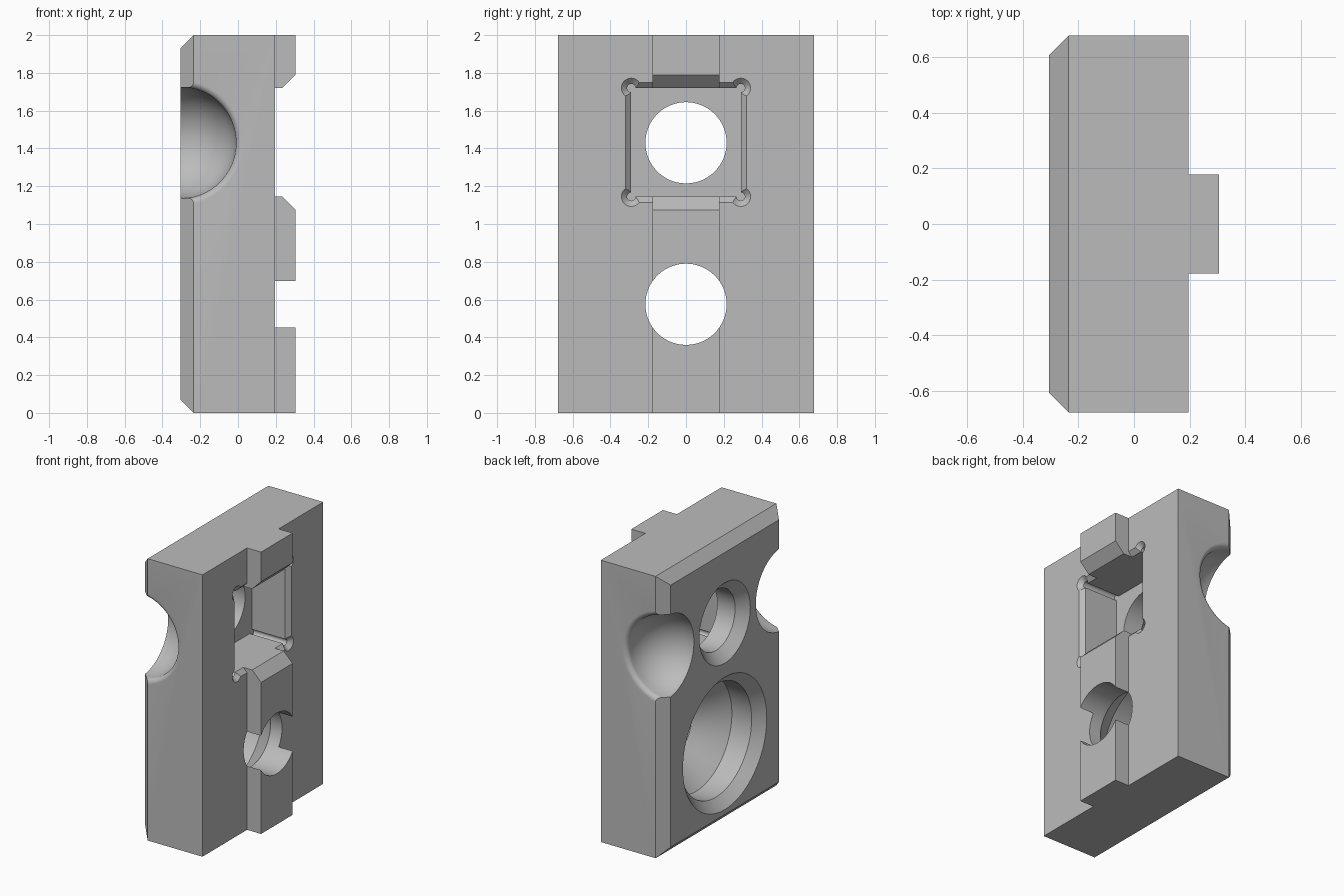
import bpy, bmesh
from math import sin, cos, pi, radians
from mathutils import Vector

cube = bpy.data.objects.get("Cube")
if cube:
    bpy.data.objects.remove(cube, do_unlink=True)

grey = bpy.data.materials.new("plain_grey")
grey.use_nodes = True
grey.diffuse_color = (0.5, 0.5, 0.5, 1)
grey.node_tree.nodes["Principled BSDF"].inputs["Base Color"].default_value = (0.5, 0.5, 0.5, 1)


def finish(bm, name):
    bmesh.ops.recalc_face_normals(bm, faces=bm.faces)
    mesh = bpy.data.meshes.new(name)
    bm.to_mesh(mesh)
    bm.free()
    mesh.materials.append(grey)
    obj = bpy.data.objects.new(name, mesh)
    bpy.context.collection.objects.link(obj)
    return obj


def loft(name, *sections):
    """Solid through rectangles (x, half width in y, bottom z, top z)."""
    bm = bmesh.new()
    rings = [[bm.verts.new((x, y, z)) for y, z in ((-w, lo), (w, lo), (w, hi), (-w, hi))]
             for x, w, lo, hi in sections]
    bm.faces.new(rings[0])
    bm.faces.new(rings[-1])
    for a, b in zip(rings, rings[1:]):
        for i in range(4):
            j = (i + 1) % 4
            bm.faces.new((a[i], a[j], b[j], b[i]))
    return finish(bm, name)


def lathe(name, profile, axis, center, steps=72):
    """Solid of revolution from (radius, distance along axis) points."""
    bm = bmesh.new()
    axis, center = Vector(axis), Vector(center)
    verts = [bm.verts.new(center + axis * a + Vector((0, 0, r))) for r, a in profile]
    edges = [bm.edges.new(pair) for pair in zip(verts, verts[1:])]
    bmesh.ops.spin(bm, geom=verts + edges, cent=center, axis=axis,
                   angle=2 * pi, steps=steps, use_merge=True)
    bmesh.ops.remove_doubles(bm, verts=bm.verts, dist=1e-5)
    return finish(bm, name)


def combine(target, tool, operation="DIFFERENCE"):
    mod = target.modifiers.new(tool.name, "BOOLEAN")
    mod.operation, mod.solver, mod.object = operation, "EXACT", tool
    bpy.context.view_layer.objects.active = target
    bpy.ops.object.modifier_apply(modifier=mod.name)
    bpy.data.objects.remove(tool, do_unlink=True)


# Block with a chamfered rear plate edge
block = loft("mounting_block", (-.305, .607, .07, 1.93), (-.235, .677, 0, 2), (.195, .677, 0, 2))

# Chamfer around the pocket mouth, then the raised rail over it
LOW, HIGH, HALF = 1.145, 1.72, .29
combine(block, loft("pocket_chamfer", (.165, HALF, LOW, HIGH),
                    (.225, HALF + .06, LOW - .06, HIGH + .06)))
combine(block, loft("rail", (.1, .177, 0, 2), (.305, .177, 0, 2)), "UNION")

# Square pocket with bevelled rail ends
combine(block, loft("pocket", (-.095, HALF, LOW, HIGH), (.235, HALF, LOW, HIGH),
                    (.335, HALF, LOW - .1, HIGH + .1)))

# Drilled corner reliefs
for y in (-HALF, HALF):
    for z in (LOW, HIGH):
        combine(block, lathe("corner_relief",
                             [(0, -.095), (.022, -.095), (.022, .165), (.062, .205), (0, .205)],
                             (1, 0, 0), (0, y, z), 32))

# Upper bolt hole and lower stepped, tapered hole
combine(block, lathe("upper_hole", [(0, -.355), (.335, -.355), (.215, -.235), (.215, .5), (0, .5)],
                     (1, 0, 0), (0, 0, 1.43)))
combine(block, lathe("lower_hole", [(0, -.355), (.52, -.355), (.4, -.235), (.4, -.08),
                                    (.215, .105), (.215, .5), (0, .5)],
                     (1, 0, 0), (0, 0, .575)))

# Rounded finger scoops with a filleted lip on both side edges
FILLET, BALL = .035, .295
lip = [(BALL + FILLET * (1 - cos(t)), FILLET * (1 - sin(t)))
       for t in (pi / 2 * (1 - i / 8) for i in range(9))]
bowl = [(BALL * cos(t), FILLET + BALL * sin(t)) for t in (pi / 2 * i / 20 for i in range(1, 20))]
scoop = [(0, -.1), (BALL + FILLET, -.1)] + lip + bowl + [(0, FILLET + BALL)]
for side in (-1, 1):
    combine(block, lathe("finger_scoop", scoop, (0, -side, 0), (-.305, side * .677, 1.43), 96))

# Smooth curved walls, crisp edges
bpy.ops.object.select_all(action="DESELECT")
block.select_set(True)
bpy.context.view_layer.objects.active = block
bpy.ops.object.shade_smooth_by_angle(angle=radians(30))
